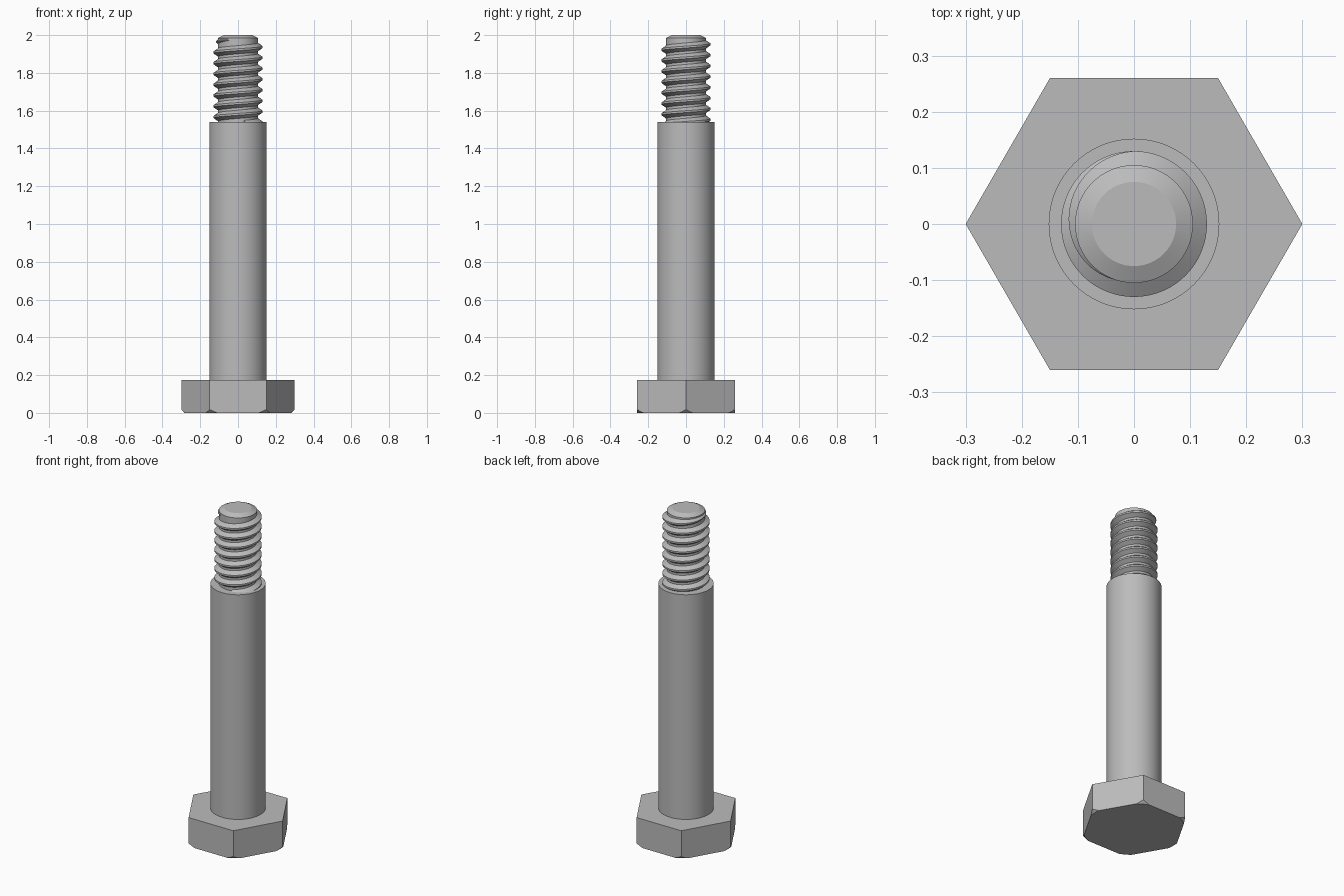
import bpy, bmesh
from math import pi, sin, cos, radians

cube = bpy.data.objects.get("Cube")
if cube:
    bpy.data.objects.remove(cube, do_unlink=True)

steel = bpy.data.materials.new("steel grey")
steel.use_nodes = True
colour = (0.5, 0.5, 0.5, 1)
steel.diffuse_color = colour
steel.node_tree.nodes["Principled BSDF"].inputs["Base Color"].default_value = colour


def finish(name, bm, smooth=True):
    """Turn a bmesh into a named object with the steel material."""
    bmesh.ops.recalc_face_normals(bm, faces=bm.faces[:])
    mesh = bpy.data.meshes.new(name)
    bm.to_mesh(mesh)
    bm.free()
    mesh.materials.append(steel)
    obj = bpy.data.objects.new(name, mesh)
    bpy.context.collection.objects.link(obj)
    bpy.ops.object.select_all(action='DESELECT')
    bpy.context.view_layer.objects.active = obj
    obj.select_set(True)
    if smooth:
        bpy.ops.object.shade_smooth_by_angle(angle=radians(25))
    return obj


def turned(name, profile, sides, smooth=True):
    """Solid of stacked rings; profile is (radius, z) from bottom to top."""
    bm = bmesh.new()
    rings = [[bm.verts.new((r * cos(2 * pi * i / sides), r * sin(2 * pi * i / sides), z))
              for i in range(sides)] for r, z in profile]
    for low, high in zip(rings, rings[1:]):
        for i in range(sides):
            j = (i + 1) % sides
            bm.faces.new((low[i], low[j], high[j], high[i]))
    bm.faces.new(rings[0][::-1])
    bm.faces.new(rings[-1])
    return finish(name, bm, smooth)


HEAD_TOP, SHANK_TOP = 0.175, 1.54
CORE_R, CREST_R, PITCH = 0.105, 0.13, 0.057

# Hexagonal head, its lower corners trimmed by a cone
head = turned("hex_head", [(0.3, 0), (0.3, HEAD_TOP)], 6, smooth=False)
cone = turned("corner_cutter", [(0.272, -0.01), (0.482, 0.2)], 96)
cone.hide_render = True
trim = head.modifiers.new("corner trim", 'BOOLEAN')
trim.operation, trim.object, trim.solver = 'INTERSECT', cone, 'EXACT'
bpy.ops.object.select_all(action='DESELECT')
bpy.context.view_layer.objects.active = head
head.select_set(True)
bpy.ops.object.modifier_apply(modifier=trim.name)
bpy.data.objects.remove(cone, do_unlink=True)

# Plain shank and the chamfered threaded core
turned("shank", [(0.152, HEAD_TOP - 0.01), (0.152, SHANK_TOP)], 96)
turned("thread_core", [(CORE_R, SHANK_TOP - 0.01), (CORE_R, 1.985), (0.075, 2.0)], 96)

# Right-handed helical ridge, fading into the core at its upper end
STEPS = 64
START_TURN, END_TURN, FADE = -7.2, 0.7, 0.45
TOP_Z = 1.937
bm = bmesh.new()
count = round((END_TURN - START_TURN) * STEPS)
rows = []
for k in range(count + 1):
    turn = START_TURN + k / STEPS
    fade = min(1, (END_TURN - turn) / FADE)
    crest = CORE_R + (CREST_R - CORE_R) * fade
    a, z = 2 * pi * turn, TOP_Z + PITCH * turn
    section = [(CORE_R - 0.003, -0.024), (crest, -0.005), (crest, 0.005), (CORE_R - 0.003, 0.024)]
    rows.append([bm.verts.new((r * cos(a), r * sin(a), z + dz * (0.3 + 0.7 * fade)))
                 for r, dz in section])
for p, q in zip(rows, rows[1:]):
    for i in range(4):
        j = (i + 1) % 4
        bm.faces.new((p[i], p[j], q[j], q[i]))
bm.faces.new(rows[0])
bm.faces.new(rows[-1][::-1])
finish("thread", bm)
